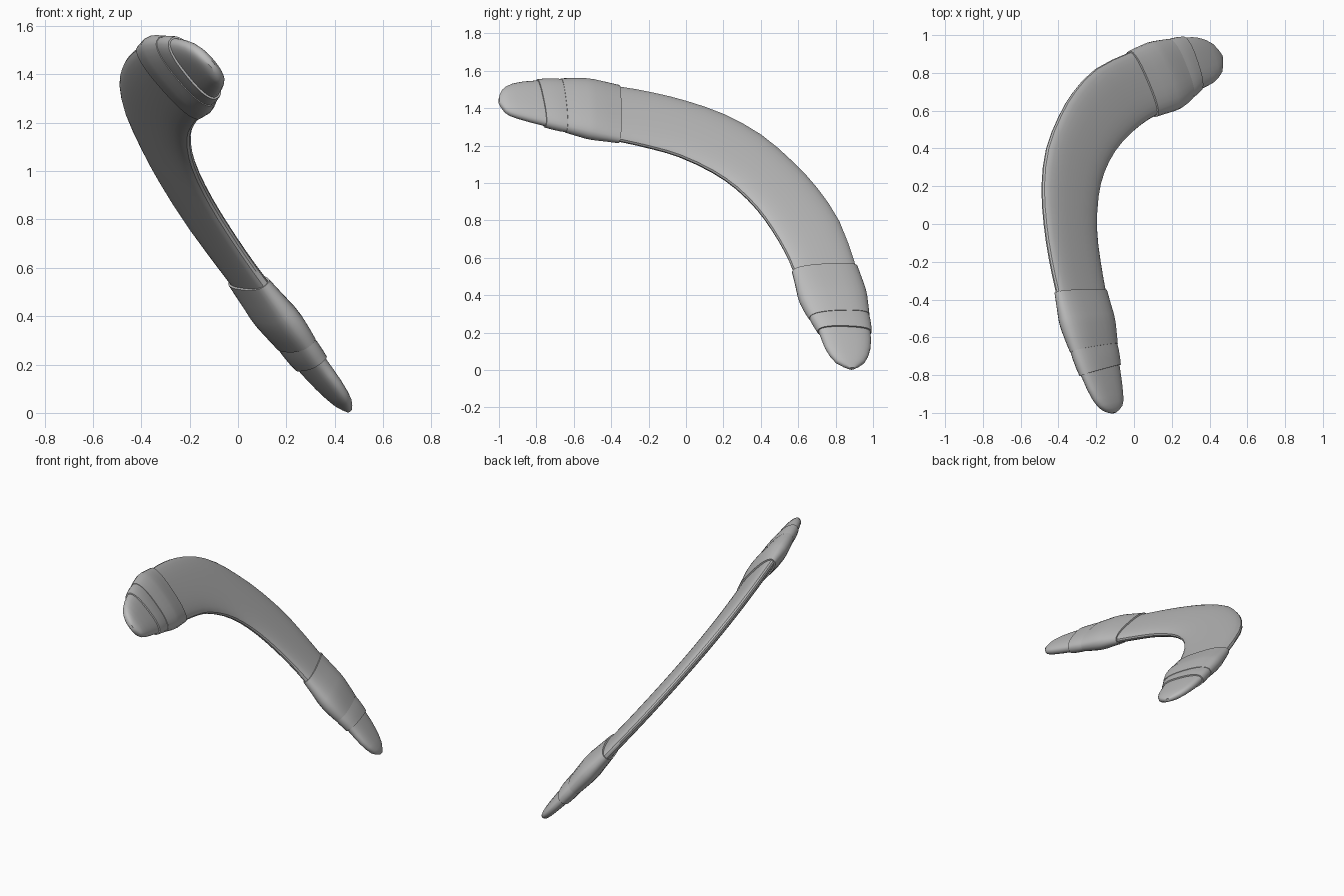
import bpy, bmesh, math
from mathutils import Vector

if "Cube" in bpy.data.objects:
    bpy.data.objects.remove(bpy.data.objects["Cube"])

SIDES = 28
NORMAL = Vector((0.73, 0.27, 0.646)).normalized()   # the blade lies in this tilted plane

grey = bpy.data.materials.new("plain grey")
grey.diffuse_color = (0.5, 0.5, 0.5, 1)
grey.use_nodes = True
grey.node_tree.nodes["Principled BSDF"].inputs["Base Color"].default_value = grey.diffuse_color

# Blade stations: outer rim y, z, inner rim y, z, half thickness
STATIONS = [
    (-1.00, 1.455, -1.00, 1.43, 0.010),
    (-0.985, 1.495, -0.965, 1.38, 0.026),
    (-0.93, 1.527, -0.90, 1.35, 0.036),
    (-0.80, 1.543, -0.75, 1.31, 0.042),
    (-0.58, 1.540, -0.56, 1.268, 0.042),
    (-0.36, 1.512, -0.355, 1.225, 0.038),
    (-0.18, 1.480, -0.18, 1.185, 0.037),
    (0.00, 1.435, -0.03, 1.14, 0.037),
    (0.20, 1.365, 0.14, 1.06, 0.037),
    (0.40, 1.255, 0.27, 0.97, 0.037),
    (0.57, 1.11, 0.38, 0.86, 0.037),
    (0.70, 0.97, 0.46, 0.75, 0.037),
    (0.82, 0.79, 0.525, 0.64, 0.037),
    (0.908, 0.55, 0.575, 0.53, 0.038),
    (0.955, 0.36, 0.64, 0.34, 0.042),
    (0.985, 0.20, 0.71, 0.21, 0.042),
    (0.985, 0.11, 0.745, 0.12, 0.036),
    (0.955, 0.04, 0.80, 0.045, 0.026),
    (0.90, 0.008, 0.875, 0.008, 0.010),
]


def station(t):
    """Smoothly interpolated station values at position t."""
    last = len(STATIONS) - 1
    i = min(int(t), last - 1)
    f = t - i
    a, b, c, d = (STATIONS[max(0, min(last, i + k))] for k in (-1, 0, 1, 2))
    return [q + 0.5 * f * (r - p + f * (2 * p - 5 * q + 4 * r - s
            + f * (3 * (q - r) + s - p))) for p, q, r, s in zip(a, b, c, d)]


def on_plane(y, z):
    return Vector((0.797 - 0.37 * y - 0.885 * z, y, z))


def ring(t, grow):
    """Flattened, round-edged cross-section, enlarged by grow."""
    yo, zo, yi, zi, h = station(t)
    outer, inner = on_plane(yo, zo), on_plane(yi, zi)
    centre, across = (outer + inner) / 2, (outer - inner) / 2
    width = across.length
    across = across.normalized()
    pts = []
    for k in range(SIDES):
        a = 2 * math.pi * k / SIDES
        c, s = math.cos(a), math.sin(a)
        u = math.copysign(abs(c) ** 0.8, c) * (width + grow * 0.8)
        v = math.copysign(abs(s) ** 0.8, s) * (h + grow)
        pts.append(centre + across * u + NORMAL * v)
    return pts


def loft(name, profile):
    """Skin a list of (position, grow) rings into a closed solid."""
    bm = bmesh.new()
    rings = [[bm.verts.new(p) for p in ring(t, g)] for t, g in profile]
    for r0, r1 in zip(rings, rings[1:]):
        for k in range(SIDES):
            n = (k + 1) % SIDES
            bm.faces.new((r0[k], r0[n], r1[n], r1[k]))
    bm.faces.new(rings[0])
    bm.faces.new(rings[-1])
    bmesh.ops.recalc_face_normals(bm, faces=bm.faces)
    mesh = bpy.data.meshes.new(name)
    bm.to_mesh(mesh)
    bm.free()
    mesh.materials.append(grey)
    obj = bpy.data.objects.new(name, mesh)
    bpy.context.collection.objects.link(obj)
    bpy.ops.object.select_all(action='DESELECT')
    obj.select_set(True)
    bpy.context.view_layer.objects.active = obj
    bpy.ops.object.shade_smooth_by_angle(angle=math.radians(35))


# Curved throwing blade with rounded tips
loft("blade", [(k / 2, 0) for k in range(2 * len(STATIONS) - 1)])

# Grip wraps: a bulging wide band and a slimmer band toward each tip
WIDE = [(0, -0.01), (0, 0.01), (0.35, 0.017), (0.65, 0.024), (0.85, 0.024),
        (1.15, 0.018), (1.4, 0.013), (1.4, -0.01)]
SLIM = [(1.3, -0.01), (1.3, 0.008), (1.55, 0.012), (1.8, 0.011), (2, 0.009), (2, -0.01)]
for end, start, way in (("front", 5, -1), ("rear", 13, 1)):
    for part, profile in (("wide_wrap", WIDE), ("slim_wrap", SLIM)):
        loft(f"{end}_{part}", [(start + way * d, g) for d, g in profile])
